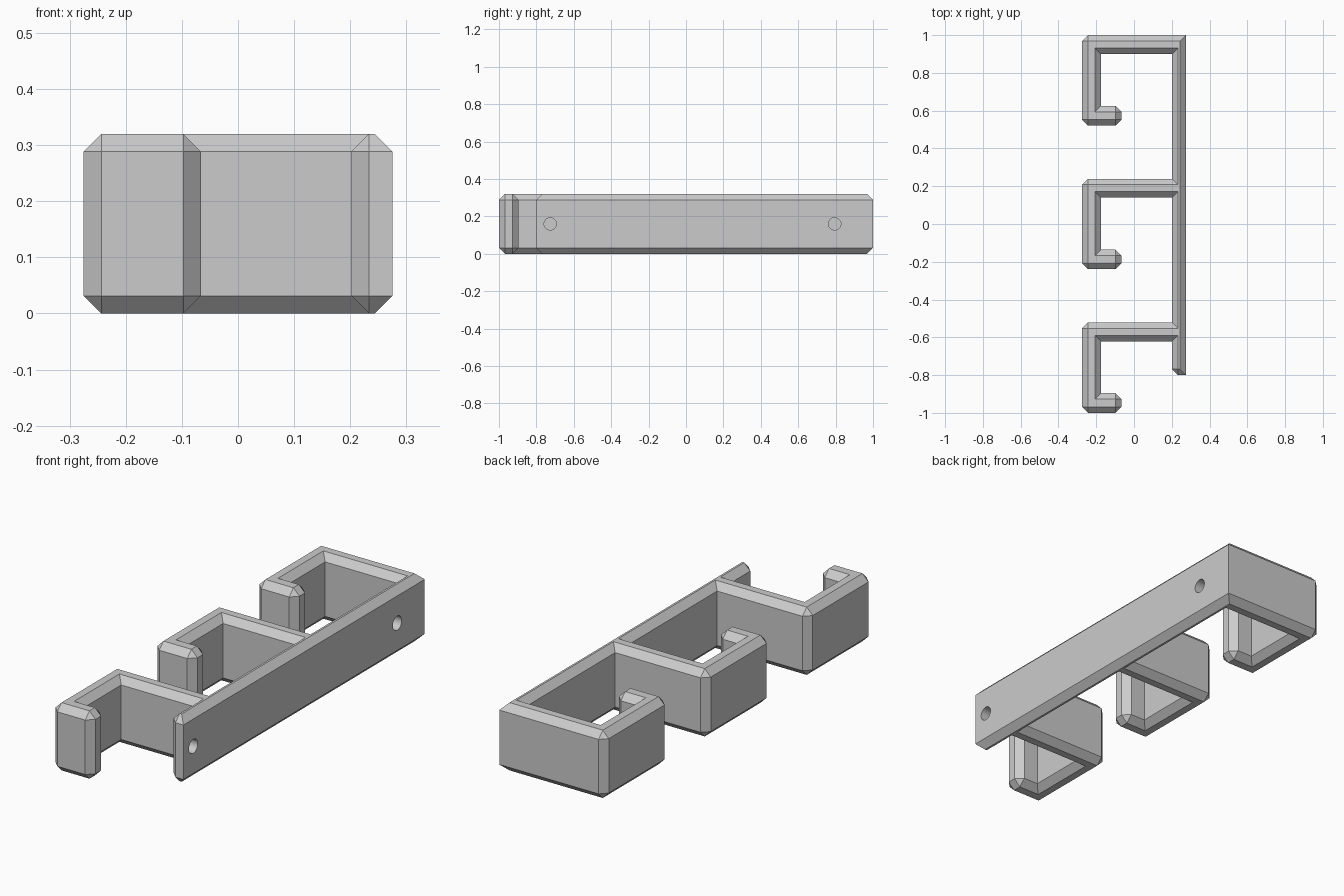
import bpy, bmesh, math
from mathutils import Vector

if "Cube" in bpy.data.objects:
    bpy.data.objects.remove(bpy.data.objects["Cube"])

H, C = 0.32, 0.0315            # height, chamfer
XL, XT, XP, XR = -0.275, -0.066, 0.202, 0.275
T, TIP, L, STEP = 0.1, 0.104, 0.479, 0.7605
END = -0.8

# Plan outline, counter-clockwise: (x, y, corner is chamfered)
outline = [(XR, END, False), (XR, 1.0, False)]
for i in range(3):
    y = 1.0 - i * STEP
    if i:
        outline.append((XP, y, False))
    outline += [(XL, y, True), (XL, y - L, True), (XT, y - L, True),
                (XT, y - L + TIP, True), (XL + T, y - L + TIP, False),
                (XL + T, y - T, False), (XP, y - T, False)]
outline.append((XP, END, True))

# Body: straight walls with chamfered rims and chamfered outer corners
bm = bmesh.new()
n = len(outline)
mid_ring, rim_ring = [], []
for i, (x, y, cut) in enumerate(outline):
    p = Vector((x, y))
    a = (p - Vector(outline[i - 1][:2])).normalized()
    b = (Vector(outline[(i + 1) % n][:2]) - p).normalized()
    inward = Vector((-a.y, a.x)) + Vector((-b.y, b.x))
    q = p + inward * C
    mids = [p - a * C, p + b * C] if cut else [p]
    mid_ring.append([[bm.verts.new((m.x, m.y, z)) for z in (C, H - C)] for m in mids])
    rim_ring.append([bm.verts.new((q.x, q.y, z)) for z in (0, H)])

for i in range(n):
    j = (i + 1) % n
    s, e = mid_ring[i][-1], mid_ring[j][0]
    bm.faces.new((s[0], e[0], e[1], s[1]))
    bm.faces.new((s[1], e[1], rim_ring[j][1], rim_ring[i][1]))
    bm.faces.new((e[0], s[0], rim_ring[i][0], rim_ring[j][0]))
    if len(mid_ring[i]) == 2:
        u, v = mid_ring[i]
        bm.faces.new((u[0], v[0], v[1], u[1]))
        bm.faces.new((u[1], v[1], rim_ring[i][1]))
        bm.faces.new((v[0], u[0], rim_ring[i][0]))
bm.faces.new([r[1] for r in rim_ring])
bm.faces.new([r[0] for r in reversed(rim_ring)])
bmesh.ops.recalc_face_normals(bm, faces=bm.faces[:])
mesh = bpy.data.meshes.new("hook_rack")
bm.to_mesh(mesh)
bm.free()
rack = bpy.data.objects.new("hook_rack", mesh)
bpy.context.collection.objects.link(rack)

grey = bpy.data.materials.new("grey")
grey.diffuse_color = (0.6, 0.6, 0.6, 1)
grey.use_nodes = True
grey.node_tree.nodes["Principled BSDF"].inputs["Base Color"].default_value = grey.diffuse_color
mesh.materials.append(grey)

# Screw holes through the back plate
for k, y in enumerate((-0.726, 0.795)):
    bpy.ops.mesh.primitive_cylinder_add(vertices=32, radius=0.033, depth=0.2,
                                        location=((XP + XR) / 2, y, H / 2),
                                        rotation=(0, math.pi / 2, 0))
    cutter = bpy.context.object
    cutter.name = f"screw_hole_cutter_{k + 1}"
    cutter.data.materials.append(grey)
    mod = rack.modifiers.new("screw_hole", 'BOOLEAN')
    mod.operation, mod.solver, mod.object = 'DIFFERENCE', 'EXACT', cutter
    bpy.context.view_layer.objects.active = rack
    bpy.ops.object.modifier_apply(modifier=mod.name)
    bpy.data.objects.remove(cutter)

# Smooth hole walls, crisp edges elsewhere
bpy.ops.object.select_all(action='DESELECT')
rack.select_set(True)
bpy.context.view_layer.objects.active = rack
bpy.ops.object.shade_smooth_by_angle(angle=math.radians(25))
